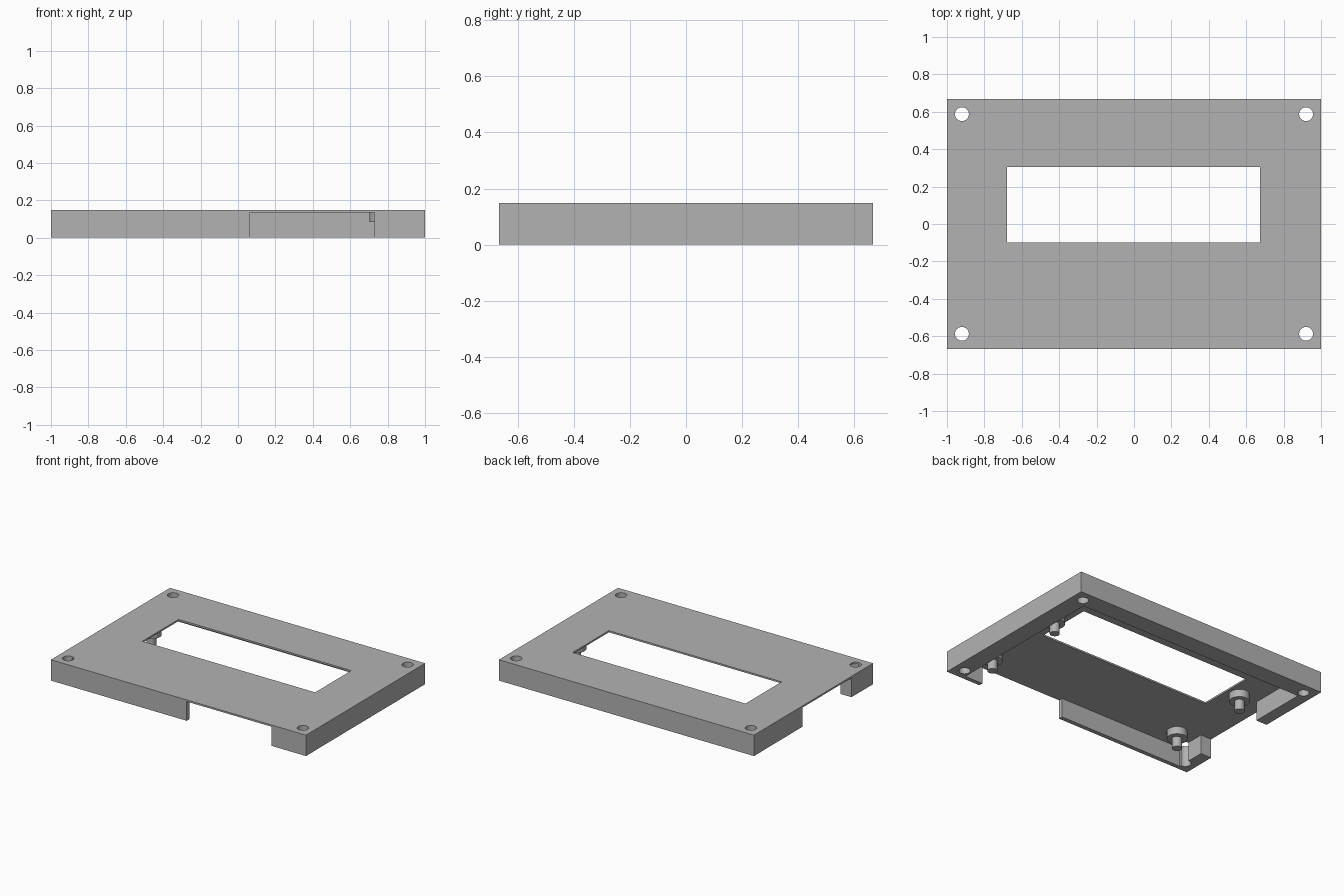
import bpy, bmesh
from math import radians

if "Cube" in bpy.data.objects:
    bpy.data.objects.remove(bpy.data.objects["Cube"], do_unlink=True)

W, D, H = 1.0, 0.667, 0.148      # half width, half depth, height
CEILING = 0.136                  # underside of the thin top plate

grey = bpy.data.materials.new("mid_grey")
grey.use_nodes = True
grey.diffuse_color = (0.45, 0.45, 0.45, 1)
grey.node_tree.nodes["Principled BSDF"].inputs["Base Color"].default_value = grey.diffuse_color


def prism(name, outline, z0, z1):
    """Extrude a flat outline from z0 up to z1."""
    bm = bmesh.new()
    base = bm.faces.new([bm.verts.new((x, y, z0)) for x, y in outline])
    top = bmesh.ops.extrude_face_region(bm, geom=[base])["geom"]
    verts = [v for v in top if isinstance(v, bmesh.types.BMVert)]
    bmesh.ops.translate(bm, vec=(0, 0, z1 - z0), verts=verts)
    bmesh.ops.recalc_face_normals(bm, faces=bm.faces)
    mesh = bpy.data.meshes.new(name)
    bm.to_mesh(mesh)
    bm.free()
    obj = bpy.data.objects.new(name, mesh)
    bpy.context.collection.objects.link(obj)
    mesh.materials.append(grey)
    return obj


def rect(x0, x1, y0, y1):
    return [(x0, y0), (x1, y0), (x1, y1), (x0, y1)]


def cylinder(name, x, y, radius, z0, z1):
    bpy.ops.mesh.primitive_cylinder_add(vertices=32, radius=radius, depth=z1 - z0,
                                        location=(x, y, (z0 + z1) / 2))
    obj = bpy.context.object
    obj.name = name
    obj.data.materials.append(grey)
    return obj


def activate(obj):
    bpy.ops.object.select_all(action='DESELECT')
    obj.select_set(True)
    bpy.context.view_layer.objects.active = obj


def cut(target, cutter):
    cutter.hide_render = True
    mod = target.modifiers.new("cut", 'BOOLEAN')
    mod.operation = 'DIFFERENCE'
    mod.solver = 'EXACT'
    mod.object = cutter
    activate(target)
    bpy.ops.object.modifier_apply(modifier=mod.name)
    bpy.data.objects.remove(cutter, do_unlink=True)


# Cover block
cover = prism("cover", rect(-W, W, -D, D), 0, H)

# Hollow underside, with its openings through the front and right walls
left, right, front, back = 0.87, -0.915, -0.637, 0.537
cavity = [(right, front), (0.065, front), (0.065, -1), (0.73, -1), (0.73, front),
          (left, front), (left, back), (right, back),
          (right, 0.125), (-1.2, 0.125), (-1.2, -0.425), (right, -0.425)]
cut(cover, prism("cavity_cutter", cavity, -0.1, CEILING))

# Display window
cut(cover, prism("window_cutter", rect(-0.68, 0.675, -0.1, 0.305), 0.05, 0.3))

# Corner screw holes
for x in (-0.92, 0.92):
    for y in (-0.587, 0.587):
        cut(cover, cylinder("hole_cutter", x, y, 0.037, -0.1, 0.3))

activate(cover)
bpy.ops.object.shade_smooth_by_angle(angle=radians(30))

# Mounting standoffs: wide collar with a thin locating pin
for side, x in (("right", -0.77), ("left", 0.77)):
    for end, y in (("front", -0.49), ("back", 0.13)):
        for part, radius, bottom, top in (("collar", 0.066, 0.083, CEILING + 0.005),
                                          ("pin", 0.032, 0.012, 0.09)):
            obj = cylinder(f"{end}_{side}_{part}", x, y, radius, bottom, top)
            activate(obj)
            bpy.ops.object.shade_smooth_by_angle(angle=radians(30))
